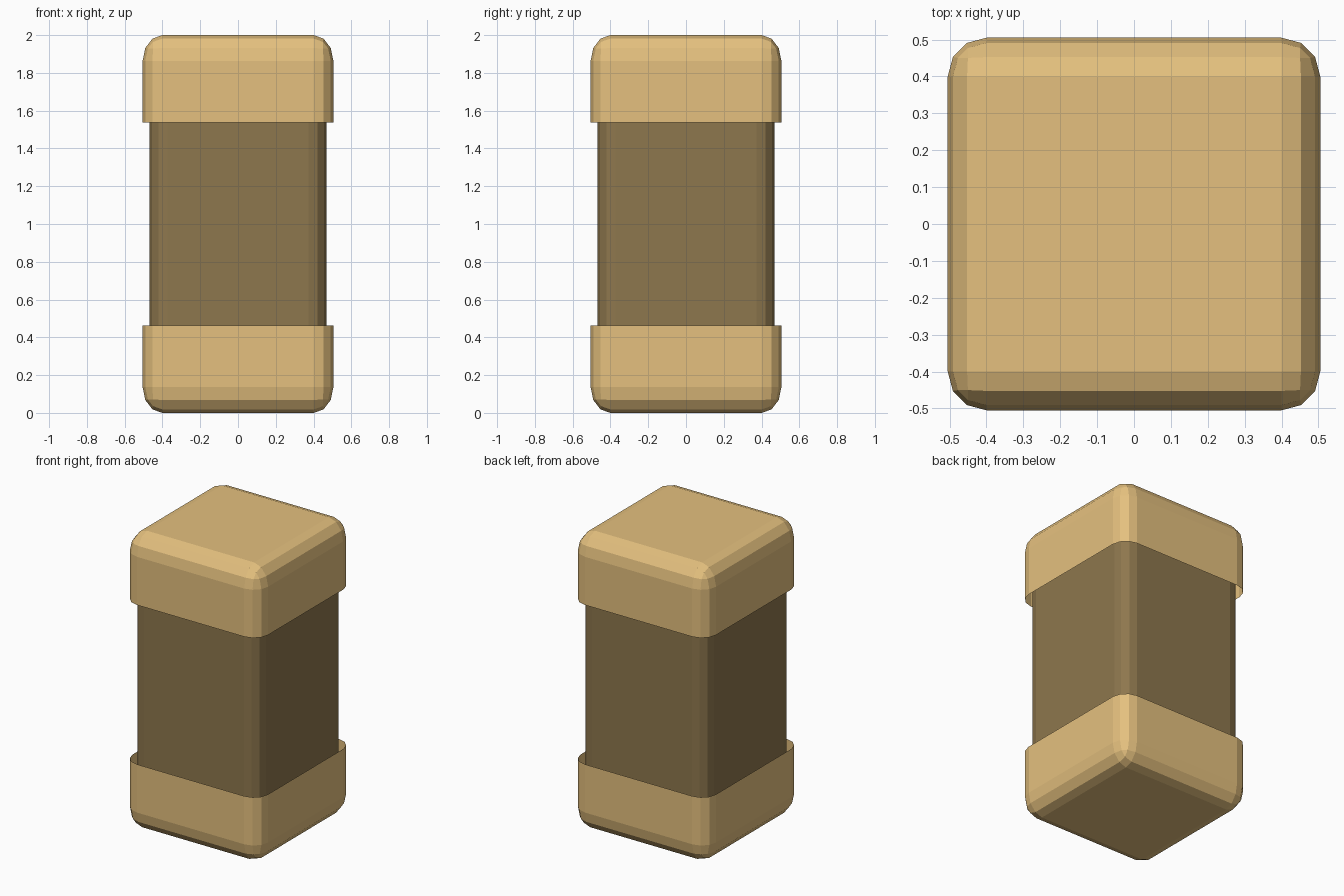
import bpy, bmesh
from mathutils import Vector

if "Cube" in bpy.data.objects:
    bpy.data.objects.remove(bpy.data.objects["Cube"])

WIDTH, HEIGHT, RADIUS, STRETCH = 1.01, 2.0, 0.105, 1.3


def material(name, color):
    m = bpy.data.materials.new(name)
    m.diffuse_color = (*color, 1)
    m.use_nodes = True
    m.node_tree.nodes["Principled BSDF"].inputs["Base Color"].default_value = m.diffuse_color
    return m


def rounded_box():
    """Box with three-segment rounded edges, stretched in z, centred on the origin."""
    bm = bmesh.new()
    bmesh.ops.create_cube(bm, size=1)
    bmesh.ops.scale(bm, vec=(WIDTH, WIDTH, HEIGHT / STRETCH), verts=bm.verts)
    bmesh.ops.bevel(bm, geom=bm.edges[:], offset=RADIUS, segments=3,
                    profile=0.5, affect='EDGES')
    bmesh.ops.scale(bm, vec=(1, 1, STRETCH), verts=bm.verts)
    bmesh.ops.recalc_face_normals(bm, faces=bm.faces)
    return bm


def finish(bm, name, mat):
    bmesh.ops.translate(bm, vec=(0, 0, HEIGHT / 2), verts=bm.verts)
    me = bpy.data.meshes.new(name)
    bm.to_mesh(me)
    bm.free()
    me.materials.append(mat)
    ob = bpy.data.objects.new(name, me)
    bpy.context.collection.objects.link(ob)


cap_mat = material("tan", (0.78, 0.53, 0.21))
body_mat = material("dark_brown", (0.27, 0.185, 0.075))

# Inner body, slightly smaller and running up inside both caps
bm = rounded_box()
bmesh.ops.scale(bm, vec=(0.93, 0.93, 0.93), verts=bm.verts)
finish(bm, "body", body_mat)

# Two open caps, each an end slice of the outer rounded box
for name, side in (("bottom_cap", -1), ("top_cap", 1)):
    bm = rounded_box()
    bmesh.ops.bisect_plane(bm, geom=bm.verts[:] + bm.edges[:] + bm.faces[:],
                           plane_co=Vector((0, 0, side * 0.538)),
                           plane_no=Vector((0, 0, side)), clear_inner=True)
    finish(bm, name, cap_mat)
